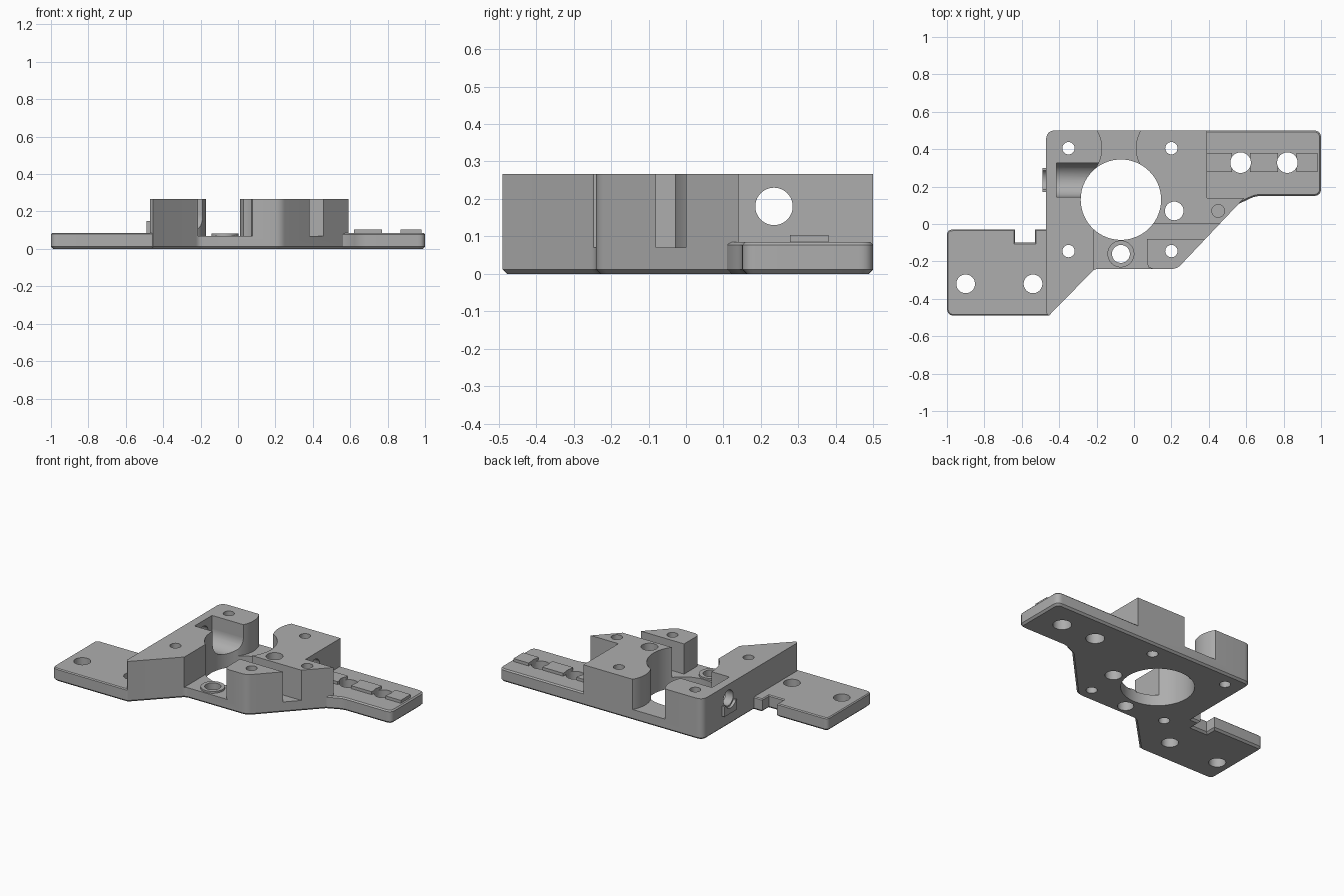
import bpy, bmesh
from math import sin, cos, radians, pi
from mathutils import Vector, Matrix

if "Cube" in bpy.data.objects:
    bpy.data.objects.remove(bpy.data.objects["Cube"])

grey = bpy.data.materials.new("neutral_grey")
grey.use_nodes = True
GREY_COLOUR = (0.42, 0.42, 0.42, 1)
grey.diffuse_color = GREY_COLOUR
grey.node_tree.nodes["Principled BSDF"].inputs["Base Color"].default_value = GREY_COLOUR

TOP, ARM_TOP, FLOOR = 0.267, 0.085, 0.07
ABOVE, BELOW = 0.4, -0.1


def add_object(name, bm):
    bmesh.ops.recalc_face_normals(bm, faces=bm.faces)
    mesh = bpy.data.meshes.new(name)
    bm.to_mesh(mesh)
    bm.free()
    mesh.materials.append(grey)
    obj = bpy.data.objects.new(name, mesh)
    bpy.context.collection.objects.link(obj)
    return obj


def arc(centre, radius, start, end, steps=16):
    angles = [radians(start + (end - start) * i / steps) for i in range(steps + 1)]
    return [(centre[0] + radius * cos(a), centre[1] + radius * sin(a)) for a in angles]


def rounded(corners):
    """Outline in which each (x, y, radius) corner is softened."""
    outline = []
    for i, (x, y, radius) in enumerate(corners):
        here = Vector((x, y))
        if not radius:
            outline.append(here)
            continue
        before = Vector(corners[i - 1][:2])
        after = Vector(corners[(i + 1) % len(corners)][:2])
        start = here + (before - here).normalized() * radius
        end = here + (after - here).normalized() * radius
        for step in range(7):
            t = step / 6
            outline.append(start * (1 - t) ** 2 + here * 2 * t * (1 - t) + end * t ** 2)
    return outline


def prism(name, outline, low, high, chamfer_low=0, chamfer_high=0):
    bm = bmesh.new()
    base = bm.faces.new([bm.verts.new((p[0], p[1], low)) for p in outline])
    raised = bmesh.ops.extrude_face_region(bm, geom=[base], use_keep_orig=True)["geom"]
    bmesh.ops.translate(bm, vec=(0, 0, high - low),
                        verts=[v for v in raised if isinstance(v, bmesh.types.BMVert)])
    bmesh.ops.recalc_face_normals(bm, faces=bm.faces)
    for level, size in ((low, chamfer_low), (high, chamfer_high)):
        if size:
            edges = [e for e in bm.edges if all(abs(v.co.z - level) < 1e-5 for v in e.verts)]
            bmesh.ops.bevel(bm, geom=edges, offset=size, segments=1, affect='EDGES')
    return add_object(name, bm)


def box(name, x0, x1, y0, y1, low, high):
    return prism(name, [(x0, y0), (x1, y0), (x1, y1), (x0, y1)], low, high)


def cylinder(name, centre, radius, low, high, sides=40):
    return prism(name, arc(centre, radius, 0, 360 - 360 / sides, sides - 1), low, high)


def rod(name, x0, x1, y, z, radius):
    """Cylinder lying along x."""
    bm = bmesh.new()
    bmesh.ops.create_cone(bm, cap_ends=True, segments=40, radius1=radius, radius2=radius,
                          depth=x1 - x0, matrix=Matrix.Translation(((x0 + x1) / 2, y, z))
                          @ Matrix.Rotation(pi / 2, 4, 'Y'))
    return add_object(name, bm)


def cut(target, cutter):
    cutter.hide_render = True
    modifier = target.modifiers.new("cut", 'BOOLEAN')
    modifier.operation = 'DIFFERENCE'
    modifier.solver = 'EXACT'
    modifier.object = cutter
    bpy.context.view_layer.objects.active = target
    bpy.ops.object.modifier_apply(modifier=modifier.name)
    bpy.data.objects.remove(cutter)


def drill(target, centre, radius, low=BELOW):
    cut(target, cylinder("drill", centre, radius, low, ABOVE))


# Tall central body
body = prism("motor_body", rounded([
    (-0.47, 0.5, 0.05), (-0.47, -0.475, 0), (-0.455, -0.49, 0), (-0.21, -0.24, 0.02),
    (0.23, -0.24, 0.03), (0.59, 0.14, 0), (0.39, 0.14, 0), (0.39, 0.5, 0)]),
    0, TOP, chamfer_low=0.012)

# Large motor opening and the gap between the two rear pillars
MOTOR = (-0.07, 0.13)
REAR_LEFT, REAR_RIGHT = (-0.35, 0.405), (0.2, 0.405)
gap = arc(REAR_LEFT, 0.18, 32, -45) + arc(REAR_RIGHT, 0.19, 225, 148)
cut(body, prism("rear_gap", gap + [(gap[-1][0], 0.6), (gap[0][0], 0.6)], FLOOR, ABOVE))

# Front gap and side channel around the front pillar
cut(body, prism("front_gap", [
    (-0.215, -0.3), (0.1, -0.3), (0.1, -0.24), (0.078, -0.232), (0.07, -0.21), (0.07, -0.08),
    (0.7, -0.08), (0.7, 0), (-0.215, 0)], FLOOR, ABOVE))
cut(body, cylinder("motor_opening", MOTOR, 0.215, BELOW, ABOVE, 64))

# Rounded pocket open to the top, and the cross bore through both walls
BORE_Y, BORE_Z = 0.235, 0.18
pocket_end = -0.15
cut(body, rod("pocket_round", -0.415, pocket_end, BORE_Y, BORE_Z, 0.09))
cut(body, box("pocket_slot", -0.415, pocket_end, BORE_Y - 0.09, BORE_Y + 0.09, BORE_Z, ABOVE))
cut(body, rod("cross_bore", -0.6, 0.7, BORE_Y, BORE_Z, 0.05))

# Screw holes in the body
for x in (REAR_LEFT[0], REAR_RIGHT[0]):
    for y in (REAR_LEFT[1], -0.145):
        drill(body, (x, y), 0.033)
drill(body, (0.215, 0.07), 0.05)
drill(body, (0.45, 0.07), 0.034, low=0.12)

# Raised collar in the front gap
COLLAR = (-0.07, -0.16)
collar = cylinder("collar", COLLAR, 0.072, 0.03, 0.082)
for part in (body, collar):
    drill(part, COLLAR, 0.048)

# Flat tab with an edge notch and two holes
tab = prism("left_tab", rounded([
    (-1, -0.03, 0.03), (-1, -0.49, 0.04), (-0.44, -0.49, 0.03), (-0.44, -0.03, 0),
    (-0.53, -0.03, 0), (-0.53, -0.1, 0), (-0.635, -0.1, 0), (-0.635, -0.03, 0)]),
    0, ARM_TOP, 0.012, 0.006)
for x in (-0.9, -0.54):
    drill(tab, (x, -0.32), 0.05)

# Flat arm with three raised pads and two holes
arm = prism("right_arm", rounded([
    (0.36, 0.5, 0), (0.36, 0.11, 0), (0.565, 0.11, 0), (0.65, 0.15, 0.03),
    (1, 0.15, 0.04), (1, 0.5, 0.04)]), 0, ARM_TOP, 0.012, 0.008)
pads = [box("arm_pad", x0, x1, 0.278, 0.38, 0.06, 0.104)
        for x0, x1 in ((0.38, 0.525), (0.62, 0.77), (0.87, 0.98))]
for x in (0.57, 0.82):
    for part in [arm] + pads:
        drill(part, (x, 0.328), 0.055)

# Small ledge under the bore on the outer wall
ledge = box("bore_ledge", -0.488, -0.46, 0.17, 0.3, ARM_TOP, 0.15)
cut(ledge, rod("ledge_notch", -0.6, -0.4, BORE_Y, BORE_Z, 0.06))

# Smooth the round walls, keep hard edges crisp
for part in [body, collar, tab, arm, ledge] + pads:
    bpy.ops.object.select_all(action='DESELECT')
    part.select_set(True)
    bpy.context.view_layer.objects.active = part
    bpy.ops.object.shade_smooth_by_angle(angle=radians(30))
